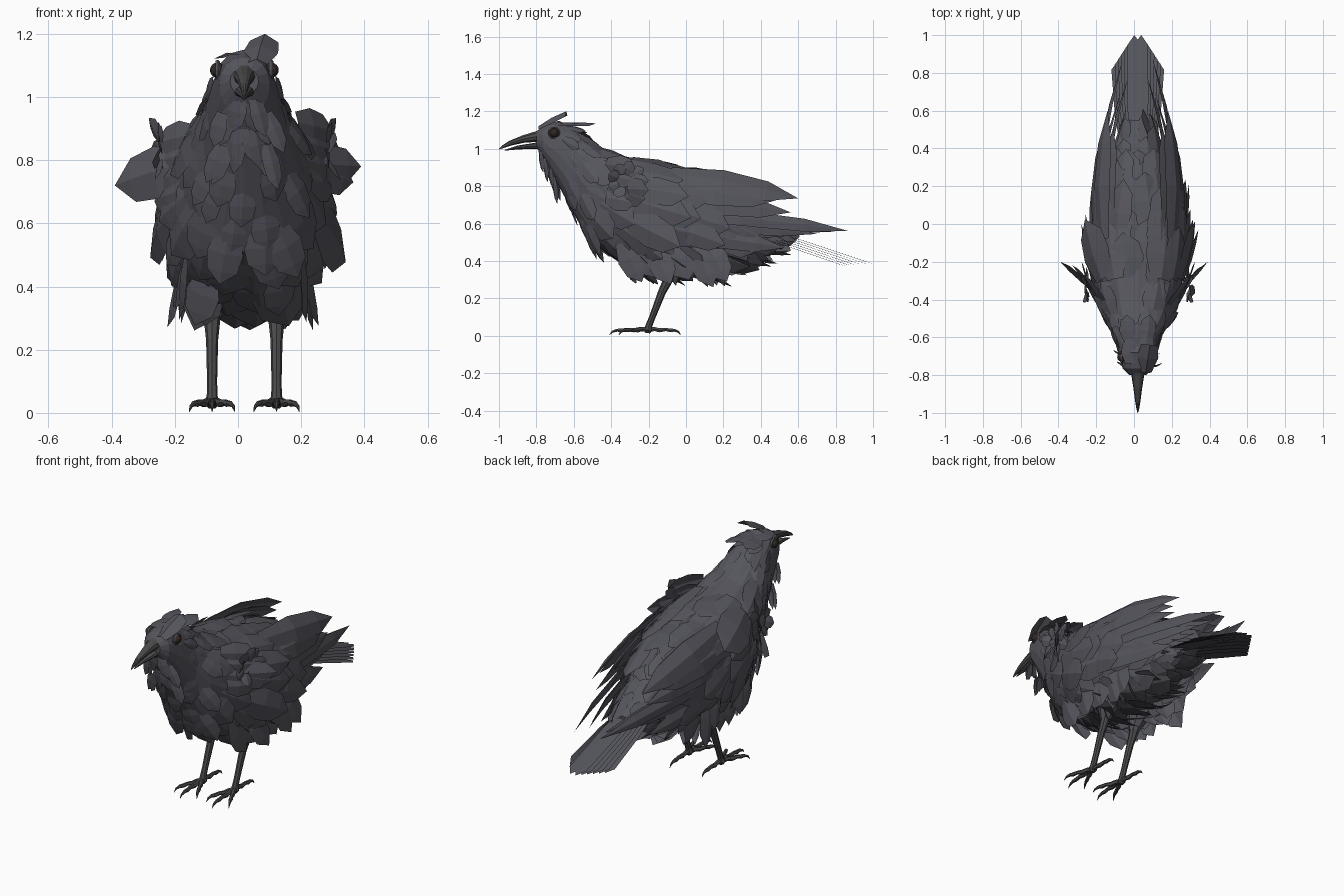
import bpy, bmesh, math, random
from mathutils import Vector as V

if "Cube" in bpy.data.objects:
    bpy.data.objects.remove(bpy.data.objects["Cube"])

random.seed(7)
CX = 0.02                      # the bird's middle plane
R = random.uniform


def material(name, rgb):
    m = bpy.data.materials.new(name)
    m.diffuse_color = (*rgb, 1)
    m.use_nodes = True
    m.node_tree.nodes["Principled BSDF"].inputs["Base Color"].default_value = m.diffuse_color
    return m


PLUME = material("plumage", (0.09, 0.09, 0.108))
HORN = material("horn", (0.07, 0.07, 0.07))
EYE = material("eye", (0.03, 0.02, 0.015))


def finish(name, bm, mat, solid=False, smooth=False):
    bmesh.ops.remove_doubles(bm, verts=bm.verts, dist=1e-5)
    if solid:
        bmesh.ops.recalc_face_normals(bm, faces=bm.faces)
    bmesh.ops.translate(bm, verts=bm.verts, vec=(CX, 0, 0))
    for f in bm.faces:
        f.smooth = smooth
    me = bpy.data.meshes.new(name)
    bm.to_mesh(me)
    bm.free()
    me.materials.append(mat)
    bpy.context.collection.objects.link(bpy.data.objects.new(name, me))


def skin(bm, rings):
    rows = [[bm.verts.new(p) for p in ring] for ring in rings]
    n = len(rows[0])
    for a, b in zip(rows, rows[1:]):
        for i in range(n):
            bm.faces.new((a[i], a[(i + 1) % n], b[(i + 1) % n], b[i]))
    bm.faces.new(rows[0])
    bm.faces.new(rows[-1])


def tube(bm, path, sides=8):
    """path: (point, half width, half height) stations"""
    pts = [V(p[0]) for p in path]
    rings = []
    for i, (_, rx, rz) in enumerate(path):
        d = (pts[min(i + 1, len(pts) - 1)] - pts[max(i - 1, 0)]).normalized()
        side = (V((1, 0, 0)) - d * d.x).normalized()
        up = side.cross(d)
        rings.append([pts[i] + side * rx * math.cos(a) + up * rz * math.sin(a)
                      for a in (math.tau * k / sides for k in range(sides))])
    skin(bm, rings)


POINTED = ((0, .3), (.4, .5), (.75, .42), (1, 0))
BLUNT = ((0, .3), (.5, .5), (.93, .42), (1, 0))


def feather(bm, root, tip, normal, width, shape=POINTED, bow=.04, camber=.12):
    root, tip = V(root), V(tip)
    d = tip - root
    length = d.length
    d.normalize()
    n = V(normal)
    n = (n - d * n.dot(d)).normalized()
    w = d.cross(n)
    rows = []
    for t, h in shape:
        c = root + d * t * length + n * bow * length * math.sin(math.pi * t)
        drop = n * camber * width * h * 2
        rows.append([bm.verts.new(p) for p in
                     (c - w * h * width - drop, c, c + w * h * width - drop)])
    for a, b in zip(rows, rows[1:]):
        bm.faces.new((a[0], a[1], b[1], b[0]))
        bm.faces.new((a[1], a[2], b[2], b[1]))


# Body outline: y, bottom z, top z, half width
STATIONS = ((-.80, 1.01, 1.09, .045), (-.765, .95, 1.125, .08), (-.68, .80, 1.15, .105),
            (-.59, .635, 1.11, .13), (-.52, .51, 1.045, .17), (-.40, .44, .98, .215),
            (-.25, .39, .94, .235), (-.05, .37, .89, .23), (.15, .37, .83, .195),
            (.30, .41, .73, .145), (.45, .47, .61, .09), (.55, .50, .55, .045))


def surf(t, a):
    t = max(0, min(t, len(STATIONS) - 1.001))
    i = int(t)
    y, lo, hi, w = (p + (q - p) * (t - i) for p, q in zip(STATIONS[i], STATIONS[i + 1]))
    c, s = math.cos(a), math.sin(a)
    return V((math.copysign(abs(c) ** .85, c) * w, y,
              (lo + hi) / 2 + (hi - lo) / 2 * math.copysign(abs(s) ** .9, s)))


def frame(t, a):
    p = surf(t, a)
    back = (surf(t + .3, a) - surf(t - .3, a)).normalized()
    n = (surf(t, a - .05) - surf(t, a + .05)).cross(back).normalized()
    if n.dot(p - V((0, p.y, surf(t, 0).z))) < 0:
        n = -n
    return p, back, n


def lay(bm, t, a, length, width, tilt=.15, lift=0.0, hang=.35):
    p, back, n = frame(t, a)
    d = back + n * tilt + V((R(-.15, .15), 0, R(-.12, .12)))
    if n.z < .2:
        d.z -= hang
    feather(bm, p + n * lift, p + n * lift + d.normalized() * length, n, width)


bm = bmesh.new()
skin(bm, [[surf(t / 2, math.tau * k / 16) for k in range(16)]
          for t in range(2 * len(STATIONS) - 1)])
finish("body", bm, PLUME, solid=True)

# Overlapping body feathers, row by row
bm = bmesh.new()
t = 2.5
while t < 10:
    big = min(1, (t - 2.2) / 2.5)
    count = 11
    for k in range(count):
        a = math.tau * (k + R(-.3, .3) + (t * 2 % 2) / 2) / count
        length = (.10 + .13 * big) * R(.75, 1.15) * (.75 if t > 8 else 1)
        lay(bm, t + R(-.25, .25), a, length, length * R(.6, .85), R(.0, .11),
            hang=.35 if t > 5 else .1)
    t += .55
finish("body_feathers", bm, PLUME)

# Crown, cheek and throat feathers
bm = bmesh.new()
feather(bm, (.04, -.79, 1.12), (.065, -.64, 1.20), (0, -.5, 1), .11, BLUNT, camber=.25)
for x, y in ((-.04, -.74), (.04, -.70), (0, -.66), (-.05, -.62), (.05, -.62)):
    feather(bm, (x, y, 1.135), (x * 1.2, y + .14, 1.135), (x * 4, 0, 1), .09)
for s in (-1, 1):
    for y, z, x in ((-.66, 1.05, .10), (-.65, .99, .105), (-.70, .98, .085), (-.67, .93, .095)):
        feather(bm, (s * x, y, z), (s * (x + .025), y + .09, z - .05), (s, -.2, 0), .065)
    for i in range(8):
        row = i // 2
        x, y, z = .012 + .02 * (i % 4), -.785 + .025 * row, 1.0 - .05 * row
        feather(bm, (s * x, y, z), (s * x * 1.6 + R(-.02, .02), y + R(.02, .05), z - R(.10, .15)),
                (s * .5, -1, -.2), .06)
finish("head_feathers", bm, PLUME)

# Folded wings: long flight feathers, coverts and the shoulder tuft
FLIGHT = (((.225, -.10, .56), (.15, .53, .47), .11), ((.23, -.10, .61), (.09, .70, .545), .08),
          ((.23, -.10, .66), (.08, .87, .56), .085), ((.23, -.10, .72), (.16, .56, .66), .12),
          ((.225, -.08, .78), (.18, .50, .73), .15), ((.19, -.08, .87), (.16, .60, .735), .15))
for s, name in ((-1, "left_wing"), (1, "right_wing")):
    bm = bmesh.new()
    for r, e, w in FLIGHT:
        nz = .1 + (r[2] - .56) * 1.8
        feather(bm, (s * r[0], *r[1:]), (s * e[0], *e[1:]), (s, .1, nz), w, bow=.05)
        feather(bm, (s * (r[0] - .03), r[1] + .03, r[2] - .02),
                (s * (e[0] - .03), e[1] - .09, e[2] - .005), (s, .1, nz), w * .9, bow=.05)
    for row in range(5):
        for k in range(5):
            a = -.2 + 1.3 * (k + R(-.2, .2)) / 4
            length = R(.20, .28) + .02 * row
            lay(bm, 8.1 - .6 * row, a if s > 0 else math.pi - a,
                length, length * R(.45, .65), .02, .018, .12)
    for k in range(9):
        a = math.tau * k / 9
        c = V((s * .27, -.33 + .035 * math.cos(a), .83 + .035 * math.sin(a)))
        feather(bm, c, c + V((s * R(-.01, .035), .075 * math.cos(a) + .02, .07 * math.sin(a))),
                (s, -.3, 0), .07)
    for k in range(4):
        z = (.92 if s > 0 else .88) - .06 * k
        feather(bm, (s * (.17 + .015 * k), -.43, z), (s * .285, -.27, z - .03), (s, -.6, .2), .12)
    out, tz, w = ((-.41, .72, .17) if s < 0 else (.37, .78, .13))
    feather(bm, (s * .20, -.38, .79), (out, -.20, tz), (s, -1, .1), w)
    feather(bm, (s * .22, -.36, .78), (s * .345, -.22, .73), (s, -1, .1), .13)
    finish(name, bm, PLUME)

# Tail: a stacked fan, longest in the middle
bm = bmesh.new()
for i in range(6):
    for s in (-1, 1):
        feather(bm, (s * (.01 + .008 * i), .30, .612 - .011 * i),
                (s * (.018 + .018 * i), 1.0 - .028 * i, .385 - .003 * i),
                (0, .33, 1), .085, BLUNT, bow=.005, camber=.02)
for k in range(6):
    x = -.1 + .04 * k
    feather(bm, (x, .14, .43), (x * 1.1, R(.30, .39), R(.34, .39)), (x * 3, 0, -1), .13, BLUNT)
    feather(bm, (x * .8, .30, .48), (x * .8, R(.44, .52), R(.45, .48)), (x * 3, 0, -1), .10)
finish("tail", bm, PLUME)

# Thigh feathers, legs and feet
for s, name in ((-1, "left"), (1, "right")):
    bm = bmesh.new()
    for k in range(7):
        y = -.34 + .075 * k
        feather(bm, (s * .19, y, .50), (s * R(.18, .25), y + R(.05, .12), R(.26, .34)),
                (s, 0, -.1), .14)
        feather(bm, (s * .12, y, .44), (s * R(.10, .17), y + R(.05, .10), R(.26, .32)),
                (s * .4, -.6, -.3), .12)
    tube(bm, (((s * .11, -.03, .50), .09, .12), ((s * .105, -.07, .38), .06, .07),
              ((s * .10, -.10, .30), .028, .03)))
    finish(name + "_thigh", bm, PLUME)

    bm = bmesh.new()
    x = s * .102
    tube(bm, (((x, -.08, .335), .012, .012), ((x, -.09, .315), .028, .028),
              ((x, -.103, .285), .025, .025), ((x, -.13, .23), .019, .021),
              ((x, -.18, .10), .016, .017), ((x, -.198, .055), .017, .018),
              ((x, -.203, .03), .024, .022), ((x, -.205, .015), .012, .012)))
    for dx, dy in ((-.072, -.155), (0, -.205), (.072, -.155), (0, .178)):
        steps = ((0, .033, .015), (.22, .036, .012), (.35, .030, .013), (.55, .034, .010),
                 (.68, .029, .011), (.80, .030, .009), (.92, .022, .006), (1, .004, .001))
        tube(bm, [((x + dx * f, -.205 + dy * f, z), r, r) for f, z, r in steps], 6)
    finish(name + "_leg", bm, HORN, solid=True)

# Slightly open beak
bm = bmesh.new()
tube(bm, (((0, -.74, 1.075), .045, .045), ((0, -.80, 1.065), .034, .030),
          ((0, -.87, 1.052), .023, .021), ((0, -.94, 1.03), .014, .014),
          ((0, -.98, 1.01), .007, .008), ((0, -1.0, .998), .001, .001)), 10)
finish("upper_beak", bm, HORN, solid=True)
bm = bmesh.new()
tube(bm, (((0, -.74, 1.02), .04, .025), ((0, -.82, 1.015), .028, .016),
          ((0, -.90, 1.007), .016, .011), ((0, -.97, .992), .002, .002)), 10)
finish("lower_beak", bm, HORN, solid=True)

# Eyes with a raised rim
for s, name in ((-1, "left"), (1, "right")):
    bm = bmesh.new()
    bmesh.ops.create_uvsphere(bm, u_segments=12, v_segments=8, radius=.024)
    bmesh.ops.translate(bm, verts=bm.verts, vec=(s * .085, -.705, 1.085))
    finish(name + "_eye", bm, EYE, smooth=True)
    bm = bmesh.new()
    tube(bm, [((s * .085, -.705 + .027 * math.cos(a), 1.085 + .027 * math.sin(a)), .008, .006)
              for a in (math.tau * k / 12 for k in range(13))], 5)
    finish(name + "_eye_rim", bm, PLUME, solid=True)
